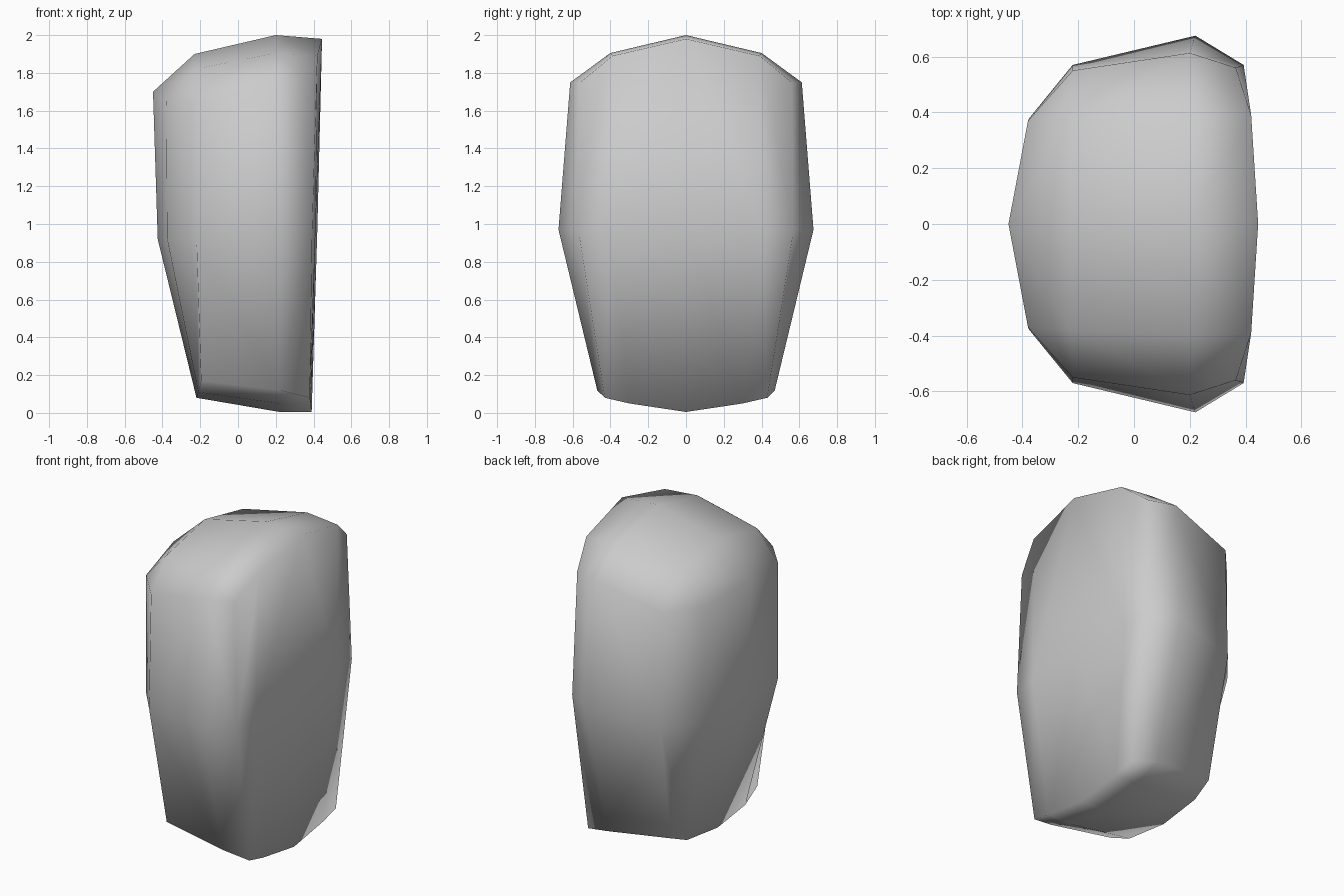
import bpy, bmesh

if "Cube" in bpy.data.objects:
    bpy.data.objects.remove(bpy.data.objects["Cube"])

# One flat colour
grey = bpy.data.materials.new("warm_grey")
grey.diffuse_color = (0.6, 0.6, 0.6, 1)
grey.use_nodes = True
grey.node_tree.nodes["Principled BSDF"].inputs["Base Color"].default_value = grey.diffuse_color

# Cross-section loops from the centre line outwards: back top, over the top,
# down the right face, along the underside and up the back
CENTRE = [(-.45, 0, 1.70), (-.23, 0, 1.90), (.20, 0, 2.0), (.445, 0, 1.98), (.42, 0, .97),
          (.39, 0, .005), (.22, 0, .005), (-.22, 0, .08), (-.425, 0, .92)]
MIDDLE = [(-.38, .37, 1.65), (-.23, .38, 1.82), (.20, .40, 1.905), (.42, .39, 1.89), (.41, .41, .97),
          (.385, .30, .05), (.22, .30, .05), (-.21, .29, .11), (-.375, .38, .92)]
# The first two points share one corner at the end
END = [(-.22, .55, 1.64), (-.22, .55, 1.64), (.20, .613, 1.75), (.365, .56, 1.75), (.393, .57, .97),
       (.38, .43, .08), (.22, .47, .12), (-.195, .43, .17), (-.22, .57, .93)]
HUB = (.22, .675, .97)

bm = bmesh.new()


def side(sign):
    """Skin one half: two bands plus the end face fanned in quads."""
    loops = [[bm.verts.new((x, y * sign, z)) for x, y, z in loop]
             for loop in (CENTRE, MIDDLE, END)]
    for a, b in zip(loops, loops[1:]):
        for i in range(9):
            j = (i + 1) % 9
            bm.faces.new((a[i], a[j], b[j], b[i]))
    hub = bm.verts.new((HUB[0], HUB[1] * sign, HUB[2]))
    e = loops[2]
    for i, j, k in ((8, 1, 2), (2, 3, 4), (4, 5, 6), (6, 7, 8)):
        bm.faces.new((e[i], e[j], e[k], hub))


for s in (1, -1):
    side(s)
bmesh.ops.remove_doubles(bm, verts=bm.verts, dist=.001)
bmesh.ops.recalc_face_normals(bm, faces=bm.faces)
for f in bm.faces:
    f.smooth = True

mesh = bpy.data.meshes.new("rounded_block")
bm.to_mesh(mesh)
bm.free()
block = bpy.data.objects.new("rounded_block", mesh)
bpy.context.collection.objects.link(block)
mesh.materials.append(grey)
